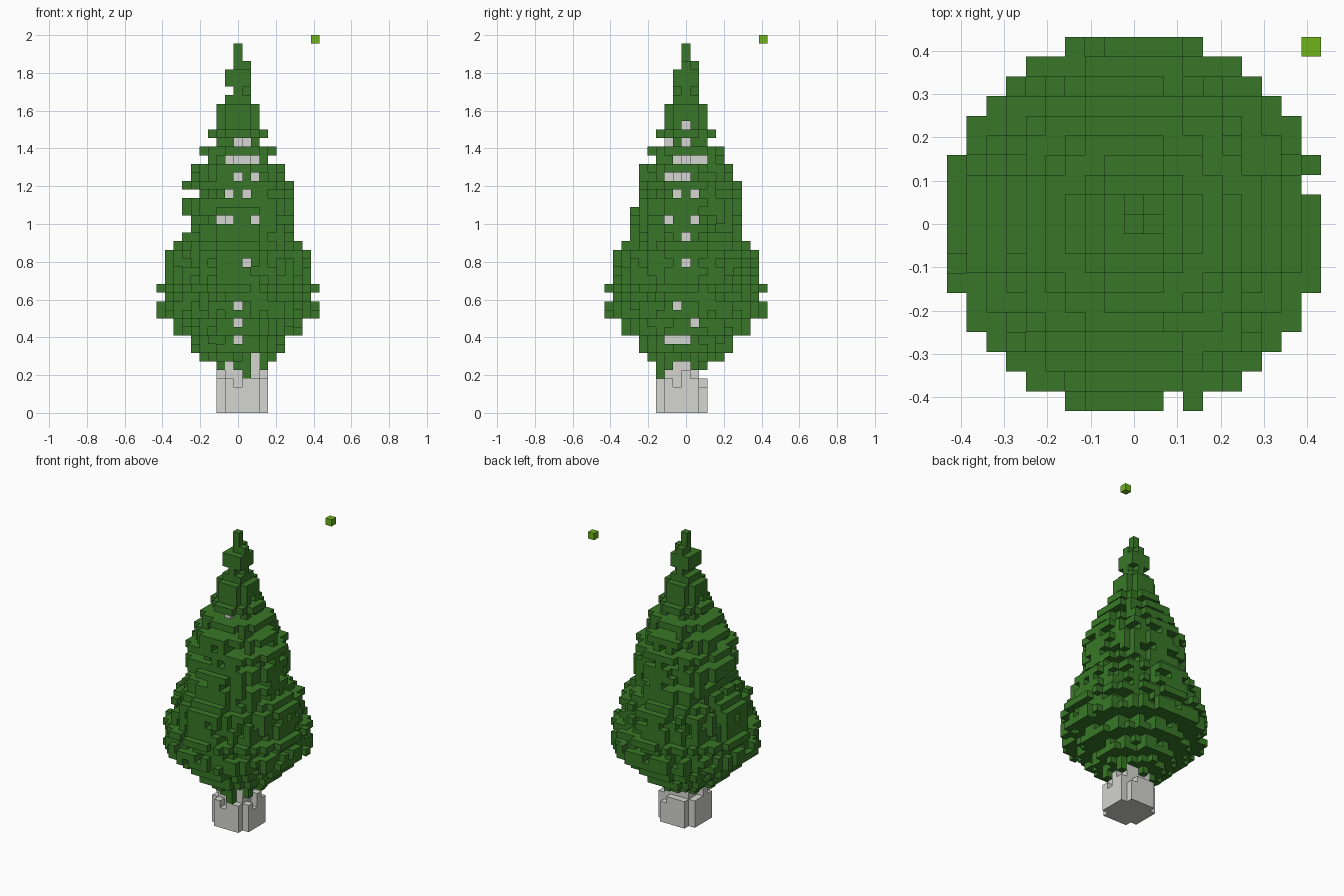
import bpy, random
from math import hypot
from mathutils import Vector

random.seed(5)
V = 2 / 44  # cube size

cube = bpy.data.objects.get("Cube")
if cube:
    bpy.data.objects.remove(cube, do_unlink=True)


def material(name, rgb):
    m = bpy.data.materials.new(name)
    m.use_nodes = True
    m.diffuse_color = (*rgb, 1)
    bsdf = next(n for n in m.node_tree.nodes if n.type == "BSDF_PRINCIPLED")
    bsdf.inputs["Base Color"].default_value = (*rgb, 1)
    return m


def cube_shell(name, cells, blockers, mat):
    """Mesh of the exposed faces of a set of grid cells."""
    index, verts, faces = {}, [], []
    for cell in sorted(cells):
        for axis in range(3):
            for sign in (-1, 1):
                step = [0, 0, 0]
                step[axis] = sign
                if tuple(c + s for c, s in zip(cell, step)) in blockers:
                    continue
                n = Vector(step)
                u = Vector([float(i == (axis + 1) % 3) for i in range(3)])
                w = n.cross(u)
                face = []
                for a, b in ((-1, -1), (1, -1), (1, 1), (-1, 1)):
                    corner = Vector(cell) + (n + a * u + b * w) / 2
                    key = tuple(round(2 * c) for c in corner)
                    if key not in index:
                        index[key] = len(verts)
                        verts.append((corner + Vector((0, 0, 0.5))) * V)
                    face.append(index[key])
                faces.append(face)
    mesh = bpy.data.meshes.new(name)
    mesh.from_pydata(verts, [], faces)
    mesh.materials.append(mat)
    obj = bpy.data.objects.new(name, mesh)
    bpy.context.collection.objects.link(obj)
    return obj


# Foliage radius of each layer, starting at layer 6
radii = [4.1, 5.5, 5.5, 7.5, 7.5, 9.5, 9.5, 8.6, 9.5, 8.5, 8.5, 8.5, 8.5,
         7.5, 6.5, 6.5, 6.5, 6.5, 6.5, 6.3, 6.5, 5.5, 5.5, 4.5, 4.5, 2.9, 3.6,
         2.5, 2.5, 2.5, 1.5, 1, 1.5, 1.5, 1, 0.5, 0.5]
# Lowest x and y allowed in uneven layers
trim_x = {21: -5, 22: -5, 25: -4, 37: 0, 40: 0}
trim_y = {24: -5, 25: -5, 26: -5, 40: 0}
# Gaps through the foliage, along y (by x) and along x (by y)
gaps_x = {8: [0], 10: [0], 12: [0], 17: [1], 22: [-2, -1, 2], 25: [-1, 1],
          27: [0, 2], 29: [-1, 0, 1, 2], 31: [0, 1]}
gaps_y = {8: [-2, -1, 0], 10: [1], 12: [-1], 17: [0], 20: [0], 22: [-2, 1],
          25: [-1, 1], 27: [-2, -1, 0], 29: [-1, 0, 1, 2], 31: [-2, 0], 33: [0]}

# Trunk: broad foot, square column, thinner towards the top
trunk = {(-2, -1, 4), (3, 0, 4)}
for z in range(33):
    reach = 3 if z < 4 else 2.2 if z < 24 else 0.8
    for x in range(-3, 4):
        for y in range(-3, 4):
            d = hypot(x - 0.5, y + 0.5)
            inside = d <= reach if z < 30 else x == y == 0
            if inside and not (z == 3 and d > 2.2 and random.random() < 0.35):
                trunk.add((x, y, z))
# Short branch stubs behind the gaps
for z, xs in gaps_x.items():
    trunk.update((x, 0, z) for x in xs)
for z, ys in gaps_y.items():
    trunk.update((0, y, z) for y in ys)

# Hanging tufts under the crown
leaves = {(1, -3, 4), (1, -3, 5), (0, -3, 5), (-2, -2, 5), (3, -2, 5),
          (-2, 1, 5), (0, 2, 5), (3, 1, 5)}
leaves.update((x, -3, 6) for x in (-2, -1, 0, 1))

# Foliage: discs with ragged rims, loosened in clumps where gaps run through
for z, r in enumerate(radii, 6):
    is_open = z >= 20 and (z in gaps_x or z in gaps_y)
    depth = 2 if is_open and z < 30 else 1
    keep = 0.5 if is_open else 0.75 if z < 20 else 0.9
    size = 2 if is_open else 1
    clumps = {}
    for x in range(-9, 10):
        for y in range(-9, 10):
            d = hypot(x, y)
            if d > r or x < trim_x.get(z, -9) or y < trim_y.get(z, -9):
                continue
            if x in gaps_x.get(z, ()) or y in gaps_y.get(z, ()):
                continue
            full = clumps.setdefault((x // size, y // size), random.random() < keep)
            if abs(x) > 1 and abs(y) > 1 and d > max(r - depth, 1) and not full:
                continue
            leaves.add((x, y, z))
leaves -= trunk

green = material("leaf green", (0.040, 0.187, 0.021))
grey = material("pale grey bark", (0.66, 0.66, 0.63))
lime = material("lime green", (0.158, 0.45, 0.012))
solid = leaves | trunk
cube_shell("foliage", leaves, solid, green)
cube_shell("trunk", trunk, solid, grey)
# Loose cube floating beside the tip
cube_shell("floating_cube", {(9, 9, 43)}, set(), lime)
